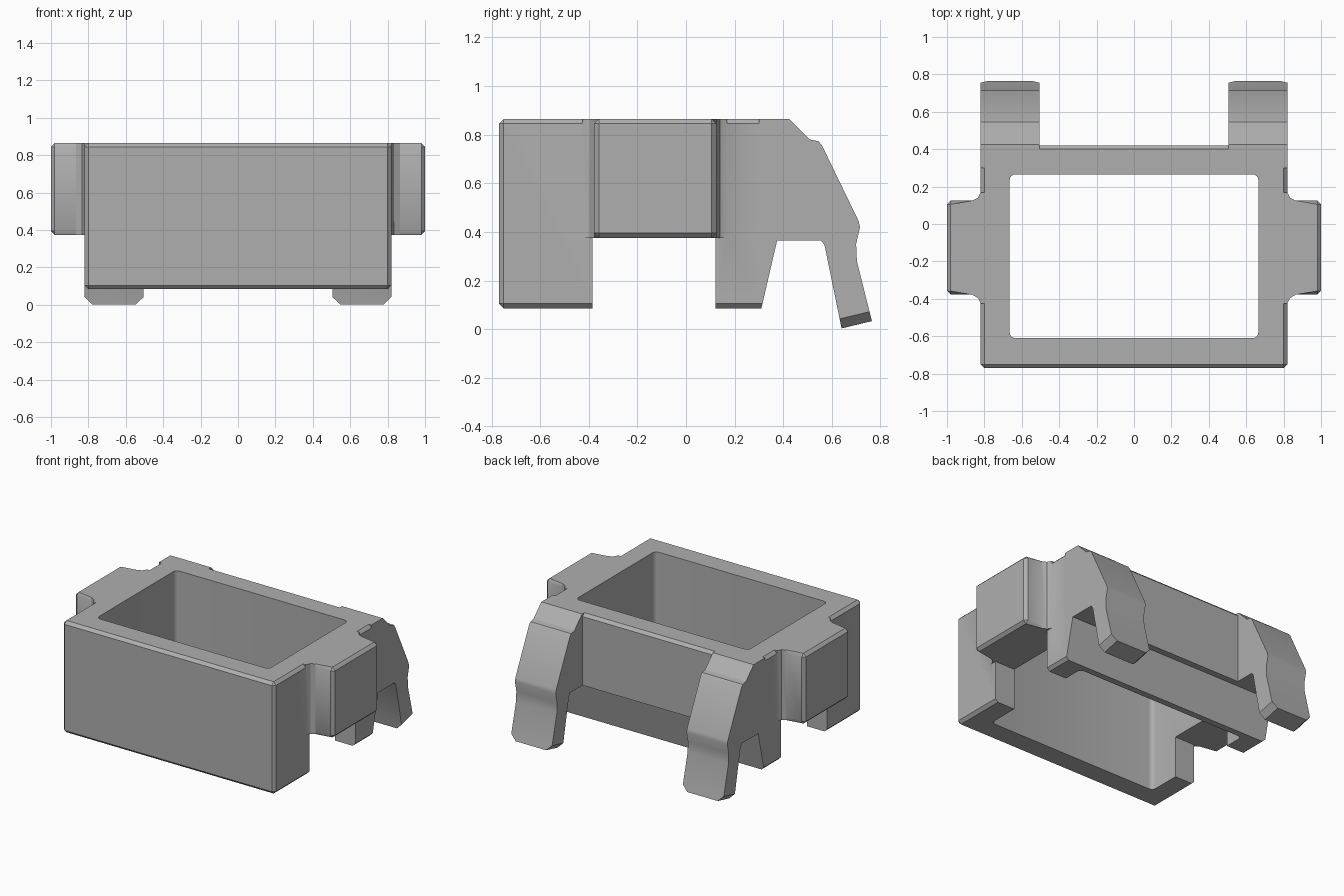
import bpy, bmesh
from mathutils import Vector

cube = bpy.data.objects.get("Cube")
if cube:
    bpy.data.objects.remove(cube, do_unlink=True)

grey = bpy.data.materials.new("plain grey")
grey.use_nodes = True
grey.diffuse_color = (0.43, 0.43, 0.43, 1)
grey.node_tree.nodes["Principled BSDF"].inputs["Base Color"].default_value = (0.43, 0.43, 0.43, 1)


def prism(name, profile, axis, low, high, pick=None, size=0.02, segments=1):
    """Extrude a profile along x (y, z points) or z (x, y points); bevel the edges chosen by pick."""
    bm = bmesh.new()

    def place(p, d):
        return (d, p[0], p[1]) if axis == "x" else (p[0], p[1], d)
    base = bm.faces.new([bm.verts.new(place(p, low)) for p in profile])
    grown = bmesh.ops.extrude_face_region(bm, geom=[base])["geom"]
    shift = Vector(place((0, 0), high - low))
    bmesh.ops.translate(bm, vec=shift, verts=[v for v in grown if isinstance(v, bmesh.types.BMVert)])
    bmesh.ops.recalc_face_normals(bm, faces=bm.faces[:])
    if pick:
        edges = [e for e in bm.edges if pick(e.verts[0].co, e.verts[1].co)]
        bmesh.ops.bevel(bm, geom=edges, offset=size, segments=segments, profile=0.5, affect="EDGES")
    mesh = bpy.data.meshes.new(name)
    bm.to_mesh(mesh)
    bm.free()
    mesh.materials.append(grey)
    obj = bpy.data.objects.new(name, mesh)
    bpy.context.scene.collection.objects.link(obj)
    return obj


def rectangle(x0, x1, y0, y1):
    return [(x0, y0), (x1, y0), (x1, y1), (x0, y1)]


# Main box: side profile with the rear underside cut back
core = [(-0.77, 0.085), (0.31, 0.085), (0.375, 0.365), (0.42, 0.365), (0.42, 0.865), (-0.77, 0.865)]


def outer_edges(a, b):
    along_x = abs(a.x - b.x) > 0.1
    if along_x:
        return a.y < -0.7 or a.z > 0.8
    return max(a.y, b.y) < 0.35 or min(a.z, b.z) > 0.8


frame = prism("clip_frame", core, "x", -0.82, 0.82, outer_edges)

# Rear clip: hooked side profile
clip = [(0.30, 0.365), (0.555, 0.365), (0.57, 0.345), (0.64, 0.003), (0.765, 0.033),
        (0.703, 0.28), (0.70, 0.35), (0.716, 0.42), (0.71, 0.445), (0.56, 0.755),
        (0.545, 0.773), (0.51, 0.78), (0.425, 0.865), (0.30, 0.865)]

# Side block: plan with flared roots
wing = [(0.7, -0.425), (0.82, -0.425), (0.835, -0.395), (0.865, -0.378), (1.0, -0.378),
        (1.0, 0.125), (0.865, 0.125), (0.835, 0.14), (0.82, 0.168), (0.7, 0.168)]


def tip_edges(a, b):
    return abs(a.x - b.x) < 0.01 and max(a.z, b.z) < 0.05


def wing_edges(a, b):
    return min(abs(a.x), abs(b.x)) > 0.86 and max(abs(a.x), abs(b.x)) > 0.99


parts = []
for side, label in ((1, "left"), (-1, "right")):
    low, high = sorted((0.505 * side, 0.82 * side))
    parts.append((prism(label + "_clip", clip, "x", low, high, tip_edges, 0.04), "UNION"))
    plan = [(x * side, y) for x, y in wing]
    parts.append((prism(label + "_wing", plan, "z", 0.375, 0.865, wing_edges), "UNION"))


# Openings: rounded window and the notch under the side walls
def upright(a, b):
    return abs(a.z - b.z) > 0.1


window = prism("window_cutter", rectangle(-0.665, 0.665, -0.61, 0.265), "z", -0.2, 1.2, upright, 0.03, 4)
parts.append((window, "DIFFERENCE"))
parts.append((prism("notch_cutter", rectangle(-1.2, 1.2, -0.385, 0.122), "z", -0.2, 0.375), "DIFFERENCE"))

# Join everything into one solid
for part, operation in parts:
    mod = frame.modifiers.new(part.name, "BOOLEAN")
    mod.operation = operation
    mod.solver = "EXACT"
    mod.object = part
bpy.context.view_layer.update()
solid = bpy.data.meshes.new_from_object(frame.evaluated_get(bpy.context.evaluated_depsgraph_get()))
frame.modifiers.clear()
frame.data = solid
for part, _ in parts:
    bpy.data.objects.remove(part, do_unlink=True)

# Smooth only the soft curves
bpy.context.view_layer.objects.active = frame
frame.select_set(True)
bpy.ops.object.shade_smooth_by_angle(angle=0.5)
